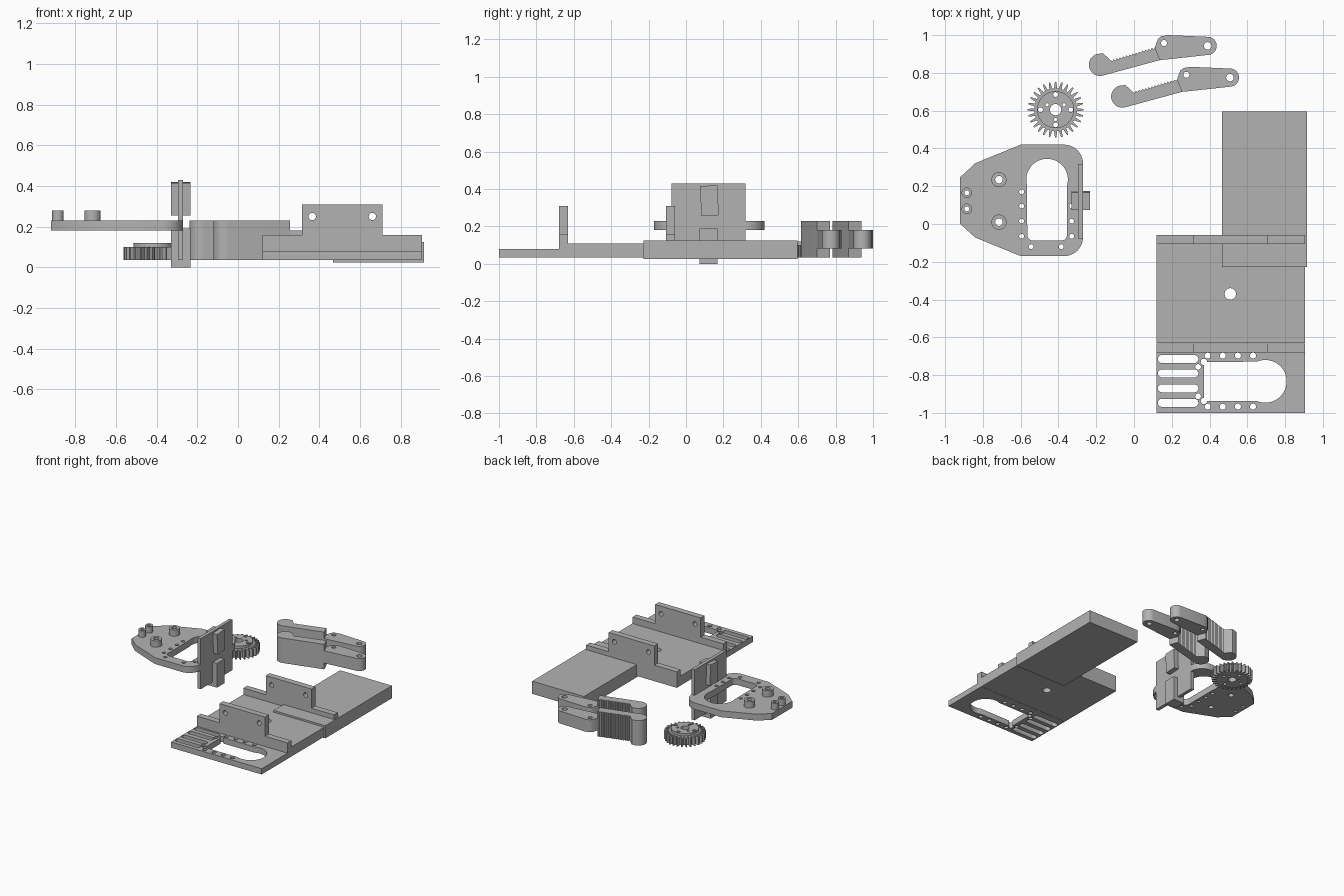
import bpy, bmesh
from math import sin, cos, pi, radians, hypot
from mathutils import Matrix

if "Cube" in bpy.data.objects:
    bpy.data.objects.remove(bpy.data.objects["Cube"])

grey = bpy.data.materials.new("plain grey")
grey.diffuse_color = (0.45, 0.45, 0.45, 1)
grey.use_nodes = True
grey.node_tree.nodes["Principled BSDF"].inputs["Base Color"].default_value = grey.diffuse_color


def arc(cx, cy, r, a0, a1, n=12):
    return [(cx + r * cos(radians(a0 + (a1 - a0) * i / n)),
             cy + r * sin(radians(a0 + (a1 - a0) * i / n))) for i in range(n + 1)]


def circle(cx, cy, r, n=24):
    return arc(cx, cy, r, 0, 360, n)[:-1]


def rect(x0, x1, y0, y1):
    return [(x0, y0), (x1, y0), (x1, y1), (x0, y1)]


def extrude(name, outline, lo, hi, holes=(), axis="z"):
    """Extrude a flat outline with holes from lo to hi along an axis."""
    cu = bpy.data.curves.new(name, "CURVE")
    cu.dimensions = "2D"
    cu.fill_mode = "BOTH"
    cu.extrude = (hi - lo) / 2
    for loop in [outline, *holes]:
        sp = cu.splines.new("POLY")
        sp.points.add(len(loop) - 1)
        for p, (x, y) in zip(sp.points, loop):
            p.co = (x, y, 0, 1)
        sp.use_cyclic_u = True
    tmp = bpy.data.objects.new(name + "_curve", cu)
    bpy.context.collection.objects.link(tmp)
    dg = bpy.context.evaluated_depsgraph_get()
    me = bpy.data.meshes.new_from_object(tmp.evaluated_get(dg))
    bpy.data.objects.remove(tmp)
    bpy.data.curves.remove(cu)
    mat = Matrix.Translation((0, 0, (lo + hi) / 2))
    if axis == "y":      # outline is (x, z)
        mat = Matrix(((1, 0, 0, 0), (0, 0, 1, 0), (0, 1, 0, 0), (0, 0, 0, 1))) @ mat
    elif axis == "x":    # outline is (y, z)
        mat = Matrix(((0, 0, 1, 0), (1, 0, 0, 0), (0, 1, 0, 0), (0, 0, 0, 1))) @ mat
    bm = bmesh.new()
    bm.from_mesh(me)
    bm.transform(mat)
    bmesh.ops.remove_doubles(bm, verts=bm.verts, dist=1e-5)
    bmesh.ops.recalc_face_normals(bm, faces=bm.faces)
    bm.to_mesh(me)
    bm.free()
    me.materials.clear()
    me.materials.append(grey)
    ob = bpy.data.objects.new(name, me)
    bpy.context.collection.objects.link(ob)
    bpy.ops.object.select_all(action="DESELECT")
    ob.select_set(True)
    bpy.context.view_layer.objects.active = ob
    bpy.ops.object.shade_smooth_by_angle(angle=radians(32))
    return ob


# Base: slotted front tray with keyhole opening
X0, X1 = 0.12, 0.905
slots = [arc(0.32, y, 0.021, -90, 90) + arc(0.147, y, 0.021, 90, 270)
         for y in (-0.715, -0.791, -0.87, -0.947)]
keyhole = (arc(0.695, -0.833, 0.113, -113, 113, 32)
           + arc(0.37, -0.73, 0.017, 0, 270) + arc(0.37, -0.937, 0.017, 90, 360))
pins = [circle(x, y, 0.016) for x in (0.39, 0.47, 0.55, 0.63) for y in (-0.697, -0.967)]
pins += [circle(0.339, y, 0.015) for y in (-0.757, -0.912)]
extrude("front_tray", rect(X0, X1, -1, -0.68), 0.035, 0.08, slots + [keyhole] + pins)

# Base: middle floor, two upright brackets and rear block
extrude("middle_floor", rect(X0, X1, -0.63, -0.105), 0.035, 0.11,
        [circle(0.51, -0.37, 0.031, 12)])
bracket = [(X0, 0.035), (X1, 0.035), (X1, 0.16), (0.71, 0.16),
           (0.71, 0.31), (0.315, 0.31), (0.315, 0.16), (X0, 0.16)]
for name, y in (("front_bracket", -0.68), ("rear_bracket", -0.106)):
    extrude(name, bracket, y, y + 0.048,
            [circle(x, 0.25, 0.018) for x in (0.365, 0.66)], "y")
extrude("rear_block", rect(0.467, 0.915, -0.227, 0.595), 0.025, 0.124)

# Horn plate with keyhole, pin holes and bosses
boss_spots = [(-0.715, 0.235, 0.04, 0.02), (-0.715, 0.01, 0.04, 0.02),
              (-0.885, 0.165, 0.028, 0.013), (-0.885, 0.08, 0.028, 0.013)]
outline = ([(-0.92, 0.0), (-0.84, -0.072), (-0.6, -0.17)]
           + arc(-0.37, -0.07, 0.1, -90, 0) + arc(-0.37, 0.32, 0.1, 0, 90)
           + [(-0.6, 0.42), (-0.84, 0.322), (-0.92, 0.248)])
opening = (arc(-0.46, 0.235, 0.11, -16, 196, 32)
           + arc(-0.535, -0.058, 0.03, 180, 270, 6) + arc(-0.385, -0.058, 0.03, 270, 360, 6))
pins = [circle(x, y, 0.013) for x, y in
        [(-0.595, 0.17), (-0.595, 0.095), (-0.595, 0.015), (-0.595, -0.065),
         (-0.33, 0.095), (-0.33, 0.015), (-0.33, -0.065), (-0.545, -0.12), (-0.385, -0.12)]]
extrude("horn_plate", outline, 0.18, 0.23,
        [opening] + pins + [circle(x, y, h) for x, y, r, h in boss_spots])
for i, (x, y, r, h) in enumerate(boss_spots):
    extrude(f"boss_{i + 1}", circle(x, y, r, 32), 0.23, 0.28, [circle(x, y, h)])

# Upright plate with two pegs through it
extrude("upright_plate", rect(-0.077, 0.317, 0.035, 0.43), -0.296, -0.27, axis="x")
extrude("upper_peg", [(0.083, 0.255), (0.175, 0.26), (0.168, 0.42), (0.074, 0.415)],
        -0.33, -0.233, axis="x")
extrude("lower_peg", rect(0.073, 0.168, 0.0, 0.19), -0.33, -0.233, axis="x")

# Gear with raised hub
gx, gy, teeth = -0.415, 0.605, 28
toothed = []
for i in range(teeth):
    for frac, r in ((-0.32, 0.113), (-0.2, 0.132), (-0.1, 0.148),
                    (0.1, 0.148), (0.2, 0.132), (0.32, 0.113)):
        a = 2 * pi * (i + frac) / teeth
        toothed.append((gx + r * cos(a), gy + r * sin(a)))
holes = [circle(gx, gy, 0.03)]
holes += [circle(gx + 0.08 * cos(a), gy + 0.08 * sin(a), 0.013, 16)
          for a in (0, pi / 2, pi, 3 * pi / 2)]
holes += [circle(gx + 0.052 * cos(a), gy + 0.052 * sin(a), 0.009, 12)
          for a in (pi / 6, 5 * pi / 6, 3 * pi / 2)]
extrude("gear", toothed, 0.035, 0.1, holes)
extrude("gear_hub", circle(gx, gy, 0.098, 48), 0.1, 0.12, holes)

# Gripper fingers: serrated tall jaw and thinner tongue with pivot holes
A, B = (-0.125, 0.868), (0.111, 0.937)
length = hypot(B[0] - A[0], B[1] - A[1])
ux, uy = (B[0] - A[0]) / length, (B[1] - A[1]) / length
serration = []
for i in range(14):
    d = length * (1 - i / 14)
    for s, depth in ((0, 0), (length / 28, -0.01)):
        serration.append((A[0] + ux * (d - s) - uy * depth, A[1] + uy * (d - s) + ux * depth))
jaw = ([(0.138, 0.868)] + serration + [A, (-0.165, 0.905)]
       + arc(-0.18, 0.843, 0.059, 90, 285, 16))
tongue = ([B, (0.138, 0.868), (0.19, 0.873)] + arc(0.39, 0.943, 0.048, -88, 88, 16)
          + [(0.18, 1.0), (0.145, 0.994), (0.127, 0.98)])
for side, dx, dy in (("rear", 0, 0), ("front", 0.118, -0.168)):
    def move(loop):
        return [(x + dx, y + dy) for x, y in loop]
    extrude(side + "_finger_jaw", move(jaw), 0.035, 0.23)
    extrude(side + "_finger_tongue", move(tongue), 0.083, 0.18,
            [move(circle(0.159, 0.958, 0.016)), move(circle(0.39, 0.943, 0.02))])
